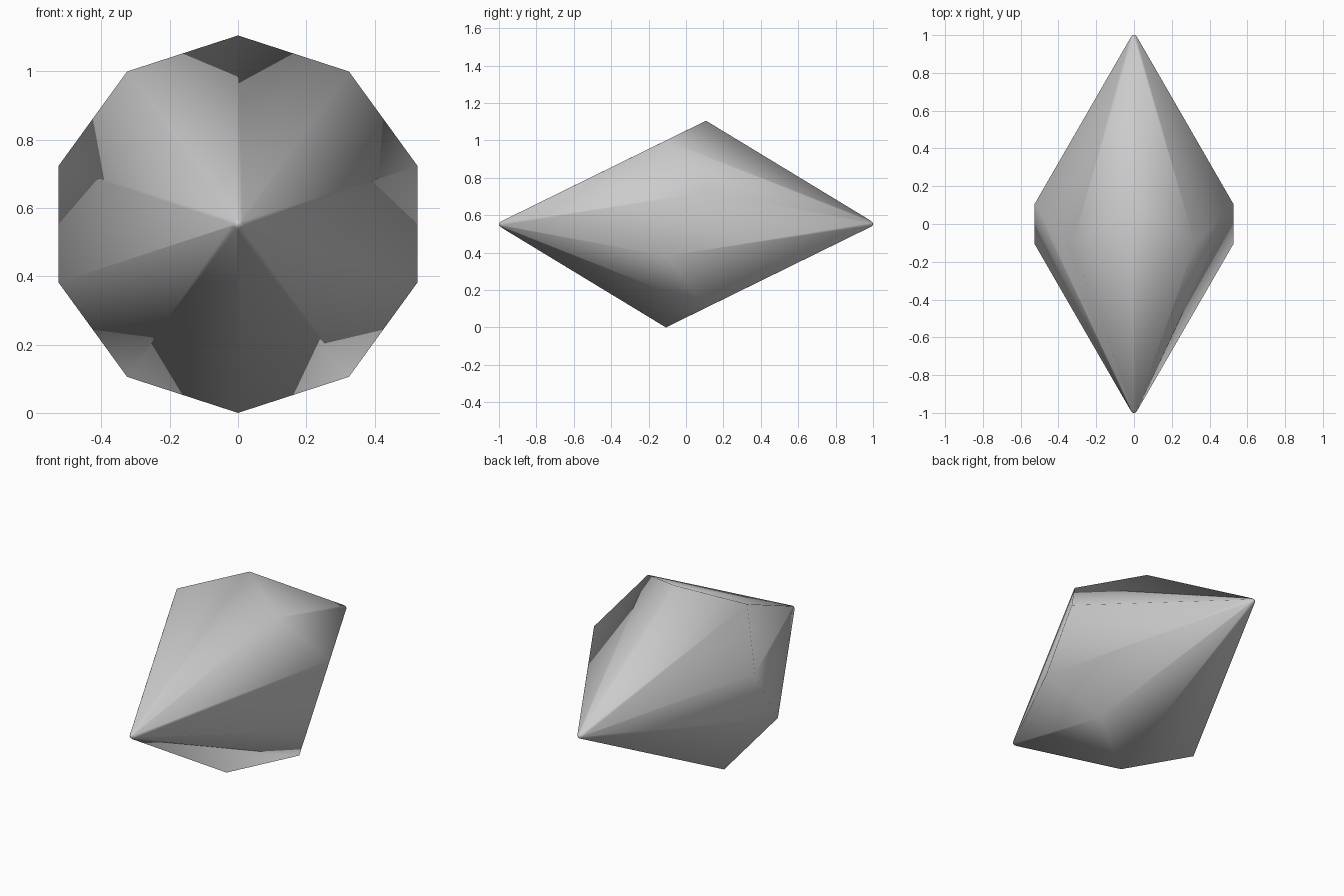
import bpy, bmesh
from math import cos, sin, tan, pi

cube = bpy.data.objects.get("Cube")
if cube:
    bpy.data.objects.remove(cube, do_unlink=True)

RADIUS = 0.5525
APEX = 1.016
ZIGZAG = APEX * tan(pi / 10) ** 2    # keeps every kite face flat

grey = bpy.data.materials.new("plain_grey")
grey.use_nodes = True
colour = (0.6, 0.6, 0.6, 1)
grey.diffuse_color = colour
grey.node_tree.nodes["Principled BSDF"].inputs["Base Color"].default_value = colour

# Zigzag ring of ten corners around the y axis, with a point at each end
bm = bmesh.new()
ring = []
for i in range(10):
    a = pi / 2 + i * pi / 5
    y = ZIGZAG if i % 2 == 0 else -ZIGZAG
    ring.append(bm.verts.new((RADIUS * cos(a), y, RADIUS * sin(a) + RADIUS)))
front = bm.verts.new((0, -APEX, RADIUS))
back = bm.verts.new((0, APEX, RADIUS))

# Five kite faces meet at each point
for i in range(10):
    tip = front if i % 2 == 0 else back
    bm.faces.new((tip, ring[i - 1], ring[i], ring[(i + 1) % 10]))
bmesh.ops.recalc_face_normals(bm, faces=bm.faces[:])

# Round off both points
bmesh.ops.bevel(bm, geom=[front, back], offset=0.042, offset_type='OFFSET',
                segments=3, profile=0.5, affect='VERTICES')
reach = max(v.co.y for v in bm.verts)
for v in bm.verts:
    if abs(v.co.y) > 0.5:
        v.co.y += (1 - reach) * (1 if v.co.y > 0 else -1)

mesh = bpy.data.meshes.new("ten_sided_die")
bm.to_mesh(mesh)
bm.free()
mesh.materials.append(grey)
mesh.shade_smooth()
die = bpy.data.objects.new("ten_sided_die", mesh)
bpy.context.collection.objects.link(die)
